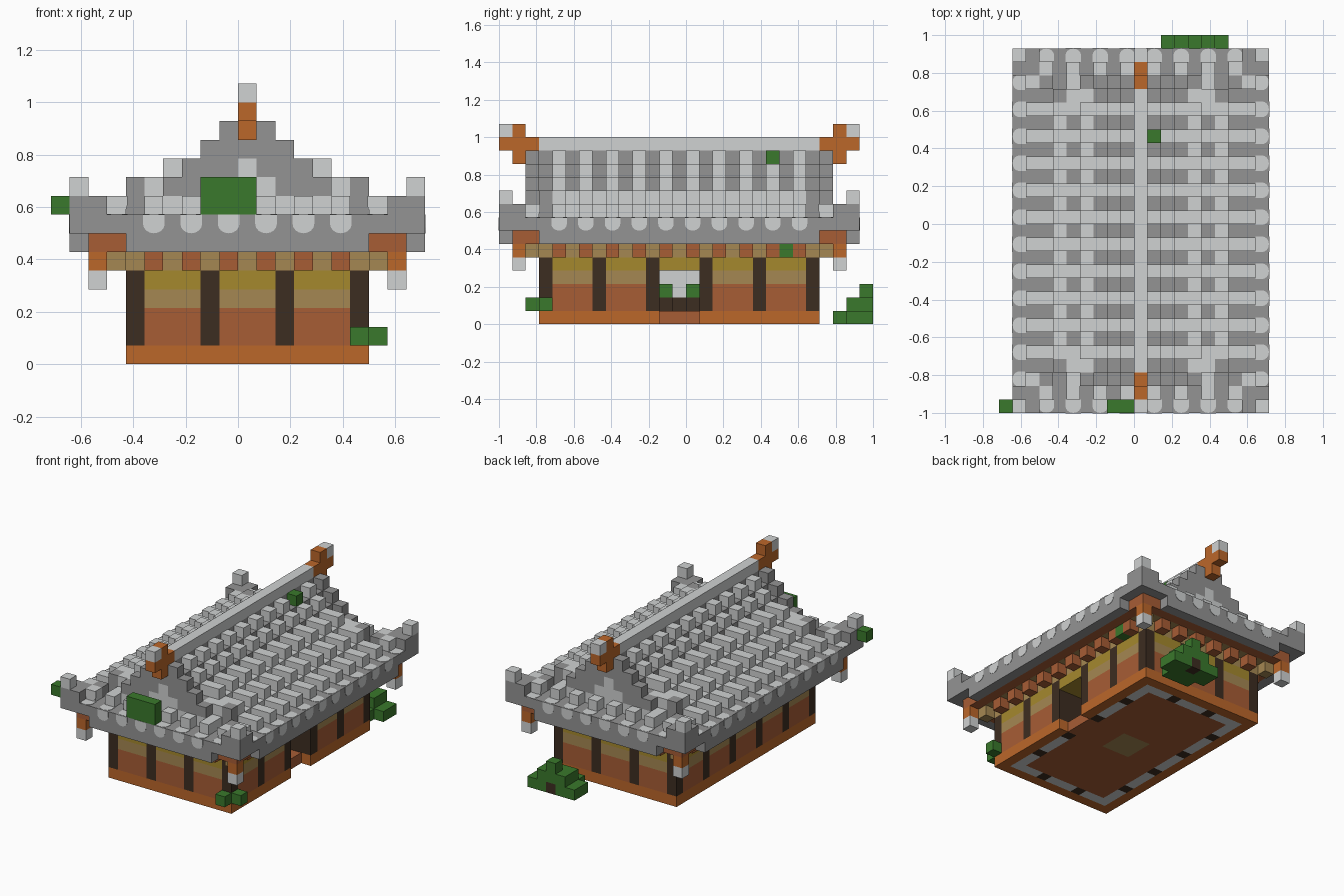
import bpy, bmesh, math
from mathutils import Vector

cube = bpy.data.objects.get("Cube")
if cube:
    bpy.data.objects.remove(cube, do_unlink=True)

U = 1 / 14  # edge of one building block
COLOURS = {
    "light_stone": (.63, .645, .645), "grey_stone": (.295, .295, .295),
    "orange_wood": (.5, .135, .023), "red_clay": (.39, .11, .036),
    "tan_plaster": (.375, .244, .084), "yellow_plaster": (.375, .25, .027),
    "dark_wood": (.046, .026, .015), "leaf_green": (.042, .19, .025),
}
MATS = {}
for name, rgb in COLOURS.items():
    m = bpy.data.materials.new(name)
    m.use_nodes = True
    m.diffuse_color = (*rgb, 1)
    m.node_tree.nodes["Principled BSDF"].inputs["Base Color"].default_value = (*rgb, 1)
    MATS[name] = m

grid = {}  # (i, j, k) -> (part, colour)


def put(part, colour, xs, ys, zs):
    for i in xs:
        for j in ys:
            for k in zs:
                grid[i, j, k] = (part, colour)


def one(part, colour, i, j, k):
    put(part, colour, [i], [j], [k])


def corners(part, colour, a, b, k):
    """Block mirrored about the middle of the building in x and y."""
    put(part, colour, (-a, a), (-1 - b, b - 1), [k])


PILLARS_X, PILLARS_Y = (2, 6), (2, 6, 10)
VALLEY = (12, 11, 10, 9, 9, 8, 8, 7, 7)    # top layer by distance from ridge
GABLE = (12, 12, 11, 10, 9, 8, 7, 8, 8)

# Foundation, walls and pillars
for a in range(7):
    for b in range(11):
        floor = "red_clay"
        if a == 6 or b == 10:
            floor = "orange_wood"
        elif a == 5 or b == 9:
            post = (a == 5 and b in (2, 6)) or (b == 9 and a == 2)
            floor = "dark_wood" if post else "light_stone"
        elif a < 2 and b < 2:
            floor = "tan_plaster"
        corners("foundation", floor, a, b, 0)
        pillar = (b == 10 and a in PILLARS_X) or (a == 6 and b in PILLARS_Y)
        bands = ("red_clay", "red_clay", "tan_plaster", "yellow_plaster")
        for k, colour in enumerate(bands, 1):
            if pillar:
                corners("pillars", "dark_wood", a, b, k)
            else:
                corners("walls", colour, a, b, k)
        corners("beam_course", "tan_plaster", a, b, 5)

# Projecting beam ends
for b in range(1, 10, 2):
    corners("beam_ends", "red_clay", 7, b, 5)
for a in range(1, 6, 2):
    corners("beam_ends", "red_clay", a, 11, 5)
corners("beam_ends", "tan_plaster", 7, 11, 5)

# Deep doorway on the left side, with a dark lining and a pale back wall
put("doorway", "dark_wood", range(2, 6), (-3, 1), range(1, 4))
put("doorway", "light_stone", [2], range(-2, 1), (2, 3))
put("doorway", "dark_wood", [2], range(-2, 1), [1])
put("doorway", "red_clay", range(3, 6), range(-2, 1), [0])
for j in (-2, -1, 0):
    del grid[6, j, 0]
    for i in range(3, 7):
        for k in range(1, 4):
            del grid[i, j, k]
for j in (-2, 0):
    one("door_plants", "leaf_green", 3, j, 2)
    one("door_plants", "dark_wood", 3, j, 1)

# Soffit and roof
for a in range(10):
    for b in range(14):
        if a < 9 and b < 13:
            outer = a == 8 or b == 12
            corners("soffit", "red_clay" if outer else "tan_plaster", a, b, 6)
        if (b == 13 and a <= 6) or (a == 9 and b <= 10):
            corners("eaves", "grey_stone", a, b, 6)
        corners("eaves", "grey_stone", a, b, 7)
        if a < 9 and b < 11:
            rib = b % 2 == 1 and a > 0
            top = VALLEY[a] + rib
            for k in range(8, top + 1):
                light = k == top and (rib or a in (4, 6))
                corners("roof_slopes", "light_stone" if light else "grey_stone", a, b, k)
            if a == 0:
                corners("roof_ridge", "light_stone", a, b, 13)
        elif a < 9 and b == 11:
            for k in range(8, GABLE[a] + 1):
                light = (k == 8 and a not in (6, 7)) or (k == 9 and a <= 1) or (k == 10 and a == 0)
                corners("gables", "light_stone" if light else "grey_stone", a, b, k)
        elif b == 12 and a % 2 == 1 and a <= 7:
            corners("skirt_ribs", "light_stone", a, b, 8)

# Hips, upturned roof corners and the brackets below them
for k in (8, 9):
    corners("hips", "grey_stone", 6, 10, k)
corners("hips", "light_stone", 5, 10, 9)
for a, b in ((8, 12), (8, 13), (9, 12), (9, 13)):
    corners("roof_corners", "grey_stone", a, b, 8)
corners("roof_corners", "light_stone", 9, 13, 9)
for a, b in ((7, 12), (8, 11), (8, 12)):
    corners("corner_brackets", "red_clay", a, b, 6)
corners("corner_brackets", "orange_wood", 8, 12, 5)
corners("corner_brackets", "light_stone", 8, 12, 4)

# Ridge end ornaments
for b, k in ((11, 12), (12, 12), (11, 13), (12, 13), (13, 13), (12, 14)):
    corners("ridge_ornaments", "orange_wood", 0, b, k)
corners("ridge_ornaments", "light_stone", 0, 13, 14)

# Foliage
put("gable_hedge", "leaf_green", range(-2, 1), [-14], (8, 9))
one("roof_leaves", "leaf_green", -10, -14, 8)
one("roof_leaves", "leaf_green", 1, 6, 12)
one("roof_leaves", "leaf_green", 7, 7, 5)
one("corner_bush", "leaf_green", 6, -12, 1)
one("corner_bush", "leaf_green", 7, -11, 1)
put("back_bush", "leaf_green", range(3, 6), [11], [0])
put("back_bush", "leaf_green", range(2, 7), (12, 13), [0])
put("back_bush", "leaf_green", range(3, 6), (12, 13), [1])
one("back_bush", "leaf_green", 4, 13, 2)
one("back_bush", "dark_wood", 4, 13, 0)


def build(name, bm, colours):
    mesh = bpy.data.meshes.new(name)
    bm.to_mesh(mesh)
    bm.free()
    for c in colours:
        mesh.materials.append(MATS[c])
    ob = bpy.data.objects.new(name, mesh)
    bpy.context.collection.objects.link(ob)


# Turn the exposed block faces of each part into a mesh
AXES = [Vector(v) for v in ((1, 0, 0), (0, 1, 0), (0, 0, 1))]
for part in sorted({p for p, c in grid.values()}):
    bm = bmesh.new()
    colours = sorted({c for p, c in grid.values() if p == part})
    for cell, (p, c) in grid.items():
        if p != part:
            continue
        mid = Vector(cell) + Vector((.5, .5, .5))
        for n in range(3):
            for s in (-1, 1):
                d = AXES[n] * s
                if tuple(int(v) for v in Vector(cell) + d) in grid:
                    continue
                e, f = AXES[(n + 1) % 3], AXES[(n + 2) % 3] * s
                quad = [mid + (d + e * x + f * y) / 2
                        for x, y in ((-1, -1), (1, -1), (1, 1), (-1, 1))]
                face = bm.faces.new([bm.verts.new(v * U) for v in quad])
                face.material_index = colours.index(c)
    bmesh.ops.remove_doubles(bm, verts=bm.verts, dist=U / 100)
    build(part, bm, colours)

# Rounded tile ends on the eaves: thin plates on the outer and top faces
OUTLINE = [(-.58, .5), (-.58, 0)]
OUTLINE += [(.58 * math.cos(t), .5 * math.sin(t))
            for t in (math.pi * (1 + n / 8) for n in range(1, 8))]
OUTLINE += [(.58, 0), (.58, .5)]


def tile_end(bm, centre, side, up, out):
    base = [Vector(centre) + side * x + up * y + out * .5 for x, y in OUTLINE]
    loops = [[bm.verts.new((v + out * t) * U) for v in base] for t in (0, .03)]
    bm.faces.new(loops[1])
    for n in range(len(base)):
        m = (n + 1) % len(base)
        bm.faces.new((loops[0][n], loops[0][m], loops[1][m], loops[1][n]))


bm = bmesh.new()
X, Y, Z = AXES
for s in (-1, 1):
    for a in range(-7, 8, 2):
        c = (a + .5, -.5 + 13 * s, 7.5)
        if abs(a) < 7:
            tile_end(bm, c, X, Z, Y * s)
        else:
            tile_end(bm, (a + .5, -.5 + 12 * s, 8.5), X, Z, Y * s)
        tile_end(bm, c, X, Y * -s, Z)
    for b in range(-11, 12, 2):
        c = (.5 + 9 * s, b - .5, 7.5)
        if abs(b) < 11:
            tile_end(bm, c, Y, Z, X * s)
        else:
            tile_end(bm, (.5 + 8 * s, b - .5, 8.5), Y, Z, X * s)
        tile_end(bm, c, Y, X * -s, Z)
bmesh.ops.recalc_face_normals(bm, faces=bm.faces)
build("eave_tile_ends", bm, ["light_stone"])
